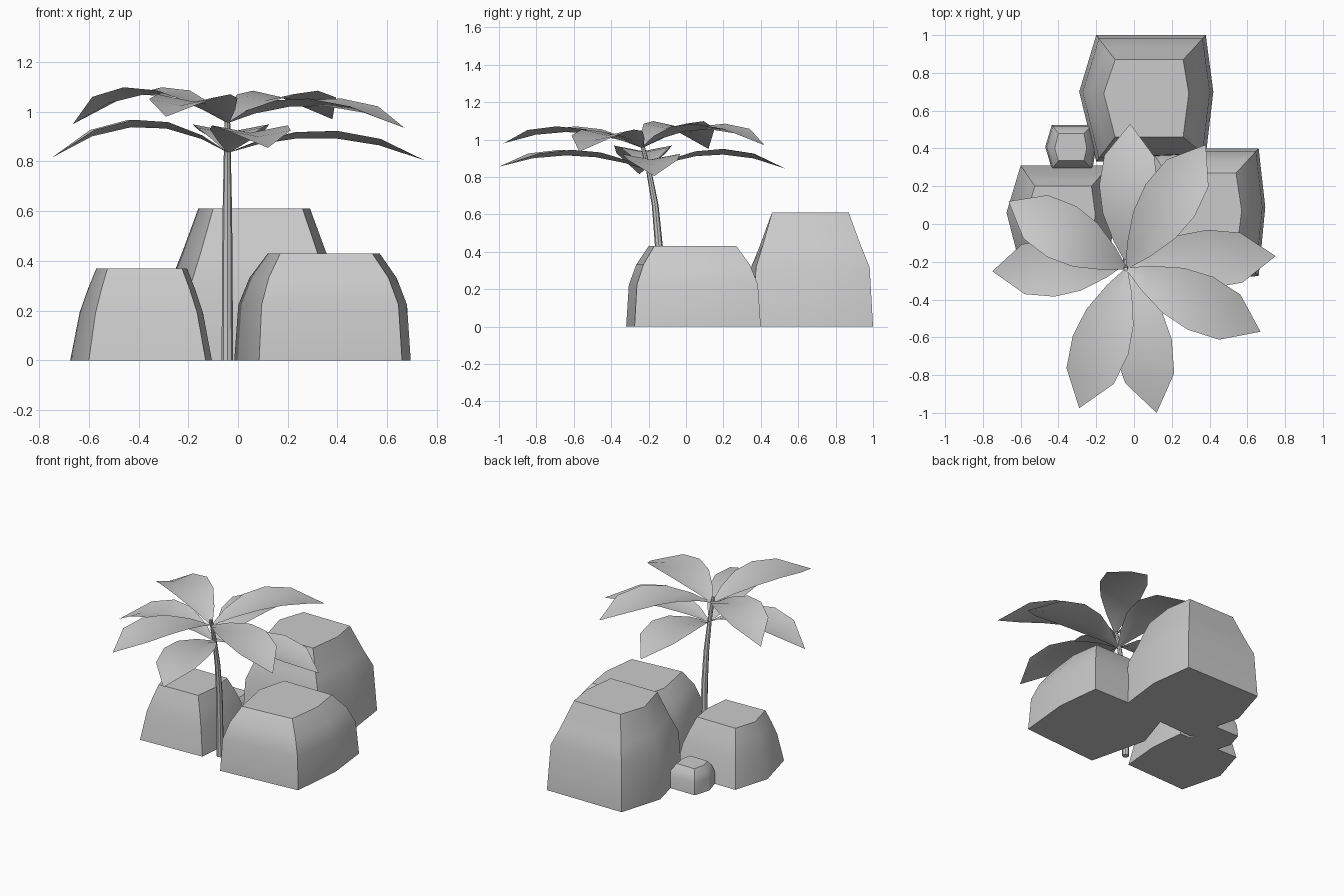
import bpy, math
from mathutils import Vector

if "Cube" in bpy.data.objects:
    bpy.data.objects.remove(bpy.data.objects["Cube"])


def make(name, verts, faces, angle):
    me = bpy.data.meshes.new(name)
    me.from_pydata(verts, [], faces)
    for p in me.polygons:
        p.use_smooth = True
    me.set_sharp_from_angle(angle=math.radians(angle))
    ob = bpy.data.objects.new(name, me)
    bpy.context.collection.objects.link(ob)
    return ob


def loft(rings):
    """Closed skin over rings of equal point count, capped at both ends."""
    n = len(rings[0])
    verts = [p for r in rings for p in r]
    faces = [tuple(reversed(range(n)))]
    for k in range(len(rings) - 1):
        for i in range(n):
            j = (i + 1) % n
            faces.append((k*n + i, k*n + j, (k+1)*n + j, (k+1)*n + i))
    faces.append(tuple(range((len(rings) - 1)*n, len(rings)*n)))
    return verts, faces


def rock(name, base, top, height, zs, ts):
    """Six-sided boulder: base outline blends to top outline up the profile."""
    rings = []
    for z, t in zip(zs, ts):
        rings.append([(b[0] + (c[0]-b[0])*t, b[1] + (c[1]-b[1])*t, z*height)
                      for b, c in zip(base, top)])
    make(name, *loft(rings), 32)


# Boulders (outlines counter-clockwise from front left)
rock("back_rock",
     [(-.2, .33), (.38, .36), (.42, .70), (.38, 1), (-.2, 1), (-.29, .70)],
     [(-.1, .46), (.26, .46), (.29, .69), (.26, .87), (-.1, .87), (-.16, .69)],
     .61, (0, .52, .71, 1), (0, .14, .50, 1))
rock("right_rock",
     [(.085, -.32), (.66, -.275), (.695, .09), (.66, .4), (.085, .4), (-.015, .09)],
     [(.17, -.2), (.54, -.17), (.57, .07), (.54, .27), (.17, .27), (.12, .07)],
     .43, (0, .52, .77, 1), (0, .12, .45, 1))
rock("left_rock",
     [(-.6, -.23), (-.13, -.21), (-.105, .06), (-.13, .31), (-.6, .31), (-.675, .06)],
     [(-.525, -.13), (-.225, -.12), (-.205, .05), (-.225, .2), (-.525, .2), (-.57, .05)],
     .37, (0, .52, .77, 1), (0, .36, .67, 1))
rock("small_rock",
     [(-.435, .29), (-.22, .29), (-.2, .41), (-.22, .525), (-.435, .525), (-.47, .41)],
     [(-.40, .335), (-.265, .335), (-.25, .40), (-.265, .48), (-.40, .48), (-.42, .40)],
     .16, (0, .52, .77, 1), (0, .14, .45, 1))

# Bent tapering stem: (y, z, radius)
stem = [(-.135, 0, .023), (-.145, .43, .021), (-.165, .65, .018),
        (-.2, .84, .014), (-.24, .995, .011)]
make("stem", *loft([[(-.043 + r*math.cos(a*math.pi/4), y + r*math.sin(a*math.pi/4), z)
                     for a in range(8)] for y, z, r in stem]), 40)


# Arched leaf with a shallow V fold along the midrib
WIDTHS = [(0, .005), (.15, .07), (.35, .132), (.55, .155), (.77, .132), (1, 0)]


def leaf(name, root, tip, peak):
    a, b = Vector(root), Vector(tip)
    d = b - a
    side = Vector((-d.y, d.x, 0)).normalized()
    verts, faces = [], []
    for t, w in WIDTHS:
        c = a + d*t
        c.z = a.z*2*(t-.5)*(t-1) + peak*4*t*(1-t) + b.z*2*t*(t-.5)
        lift = Vector((0, 0, .03*w/.155))
        if w == 0:
            verts.append(c)
        else:
            verts += [c - side*w + lift, c, c + side*w + lift]
    for k in range(len(WIDTHS) - 2):
        i = 3*k
        if k < len(WIDTHS) - 2:
            faces += [(i, i+3, i+4, i+1), (i+1, i+4, i+5, i+2)]
    i = 3*(len(WIDTHS) - 2)
    faces += [(i, i+3, i+1), (i+1, i+3, i+2)]
    make(name, verts, faces, 50)


# Two whorls of four leaves: (tip, midrib peak height)
upper = [((.38, .42, .97), 1.055), ((.67, -.57, .935), 1.025),
         ((-.29, -.975, .98), 1.04), ((-.665, .12, .95), 1.07)]
lower = [((-.02, .53, .845), .92), ((.75, -.17, .805), .895),
         ((.12, -1, .855), .915), ((-.75, -.25, .815), .94)]
for i, (tip, peak) in enumerate(upper):
    leaf(f"upper_leaf_{i+1}", (-.04, -.235, .955), tip, peak)
for i, (tip, peak) in enumerate(lower):
    leaf(f"lower_leaf_{i+1}", (-.04, -.205, .835), tip, peak)
